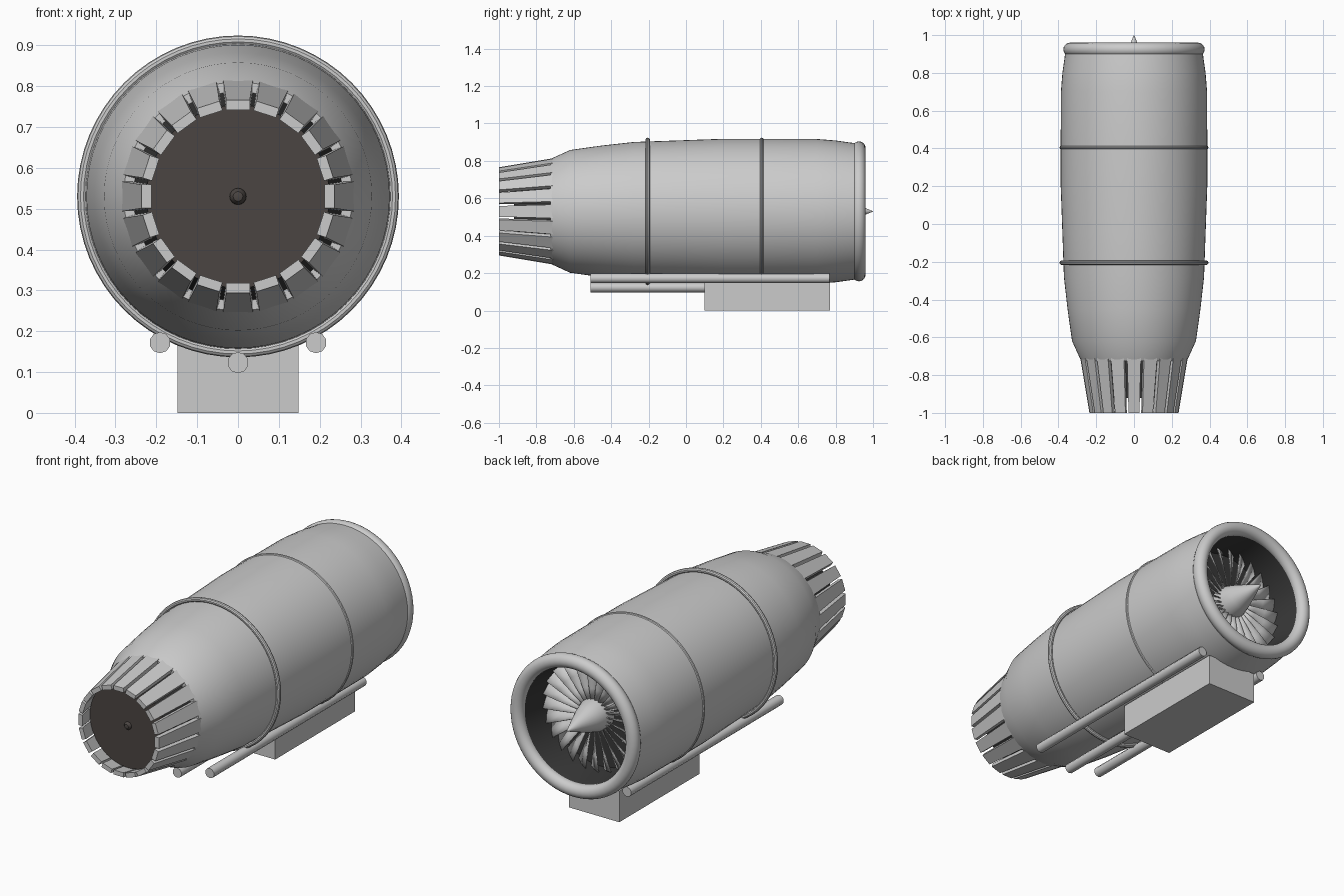
import bpy, bmesh
from math import sin, cos, pi, radians, atan2, hypot

if "Cube" in bpy.data.objects:
    bpy.data.objects.remove(bpy.data.objects["Cube"])

ZC = 0.53   # height of the engine axis, which runs along y
SEG = 64


def paint(name, rgb):
    m = bpy.data.materials.new(name)
    m.diffuse_color = (*rgb, 1)
    m.use_nodes = True
    m.node_tree.nodes["Principled BSDF"].inputs["Base Color"].default_value = m.diffuse_color
    return m


dark = paint("dark_metal", (0.04, 0.04, 0.04))
soot = paint("sooty_brown", (0.07, 0.06, 0.055))


def finish(bm, name, smooth=None, mat=None):
    bmesh.ops.remove_doubles(bm, verts=bm.verts, dist=1e-5)
    bmesh.ops.recalc_face_normals(bm, faces=bm.faces)
    me = bpy.data.meshes.new(name)
    bm.to_mesh(me)
    bm.free()
    ob = bpy.data.objects.new(name, me)
    bpy.context.collection.objects.link(ob)
    if mat:
        me.materials.append(mat)
    if smooth:
        bpy.ops.object.select_all(action='DESELECT')
        ob.select_set(True)
        bpy.context.view_layer.objects.active = ob
        bpy.ops.object.shade_smooth_by_angle(angle=radians(smooth))
    return ob


def lathe(name, profile, closed=False, seg=SEG, x=0, z=ZC, smooth=35, mat=None):
    """Revolve (y, radius) points about an axis parallel to y."""
    bm = bmesh.new()
    rings = [[bm.verts.new((x + r * sin(2 * pi * i / seg), y, z + r * cos(2 * pi * i / seg)))
              for i in range(seg)] if r > 0 else [bm.verts.new((x, y, z))] * seg
             for y, r in profile]
    pairs = list(zip(rings, rings[1:])) + ([(rings[-1], rings[0])] if closed else [])
    for a, b in pairs:
        for i in range(seg):
            j = (i + 1) % seg
            bm.faces.new(list(dict.fromkeys((a[i], a[j], b[j], b[i]))))
    return finish(bm, name, smooth, mat)


def ring(name, y, major, minor, n=16):
    prof = [(y + minor * sin(2 * pi * k / n), major + minor * cos(2 * pi * k / n)) for k in range(n)]
    return lathe(name, prof, closed=True)


# Casing and bands
lathe("casing", [(-0.725, 0.255), (-0.725, 0.28), (-0.62, 0.328), (-0.45, 0.352), (-0.28, 0.371),
                 (-0.05, 0.379), (0.2, 0.388), (0.45, 0.388), (0.7, 0.387), (0.8, 0.379),
                 (0.9, 0.365), (0.92, 0.34)])
ring("intake_lip", 0.924, 0.338, 0.036, 20)
ring("rear_band", -0.205, 0.382, 0.012, 10)
ring("front_band", 0.405, 0.385, 0.009, 10)

# Intake duct with back wall
lathe("intake_duct", [(0.925, 0.304), (0.85, 0.295), (0.72, 0.29), (0.72, 0)], mat=dark)

# Spinner cone
lathe("spinner", [(0.72, 0.085), (0.78, 0.085), (0.84, 0.066), (0.92, 0.034), (0.995, 0.003), (1.0, 0)], seg=32)

# Twisted fan blades
bm = bmesh.new()
N = 24
for k in range(N):
    t = 2 * pi * k / N
    rows = []
    for r, c, a in ((0.075, 0.02, 60), (0.14, 0.028, 50), (0.21, 0.036, 40), (0.288, 0.043, 32)):
        row = []
        for s in (-1, 0, 1):
            u = s * c * cos(radians(a))
            y = 0.765 + s * c * sin(radians(a)) + (0.005 if s == 0 else 0)
            row.append(bm.verts.new((r * sin(t) + u * cos(t), y, ZC + r * cos(t) - u * sin(t))))
        rows.append(row)
    for p, q in zip(rows, rows[1:]):
        for i in range(2):
            bm.faces.new((p[i], p[i + 1], q[i + 1], q[i]))
fan = finish(bm, "fan_blades", 40)
fan.modifiers.new("thickness", 'SOLIDIFY').thickness = 0.004

# Nozzle petals
bm = bmesh.new()
P = 20
for k in range(P):
    t = 2 * pi * k / P
    v = []
    for y, r in ((-0.70, 0.286), (-1.0, 0.236)):
        w = r * sin(pi / P) - 0.008
        for rr in (r, r - 0.024):
            for u in (-w, w):
                v.append(bm.verts.new((rr * sin(t) + u * cos(t), y, ZC + rr * cos(t) - u * sin(t))))
    for f in ((0, 1, 3, 2), (4, 6, 7, 5), (0, 4, 5, 1), (2, 3, 7, 6), (0, 2, 6, 4), (1, 5, 7, 3)):
        bm.faces.new([v[i] for i in f])
finish(bm, "nozzle_petals")

# Exhaust liner, end disc and shaft tip
lathe("exhaust_liner", [(-0.72, 0.257), (-0.92, 0.224)], mat=dark)
lathe("exhaust_disc", [(-0.92, 0.224), (-0.92, 0)], mat=soot)
lathe("shaft_tip", [(-0.90, 0.022), (-0.925, 0.02), (-0.935, 0.012), (-0.938, 0)], seg=16, mat=soot)

# Accessory box under the casing
bm = bmesh.new()
bmesh.ops.create_cube(bm, size=1)
for v in bm.verts:
    v.co = (v.co.x * 0.296, 0.435 + v.co.y * 0.67, 0.0825 + v.co.z * 0.165)
finish(bm, "accessory_box")

# Pipes along the underside
for name, x, z in (("left_pipe", -0.191, 0.172), ("right_pipe", 0.191, 0.172), ("centre_pipe", 0, 0.123)):
    lathe(name, [(-0.51, 0), (-0.51, 0.026), (0.768, 0.026), (0.768, 0)], seg=10, x=x, z=z, smooth=40)
